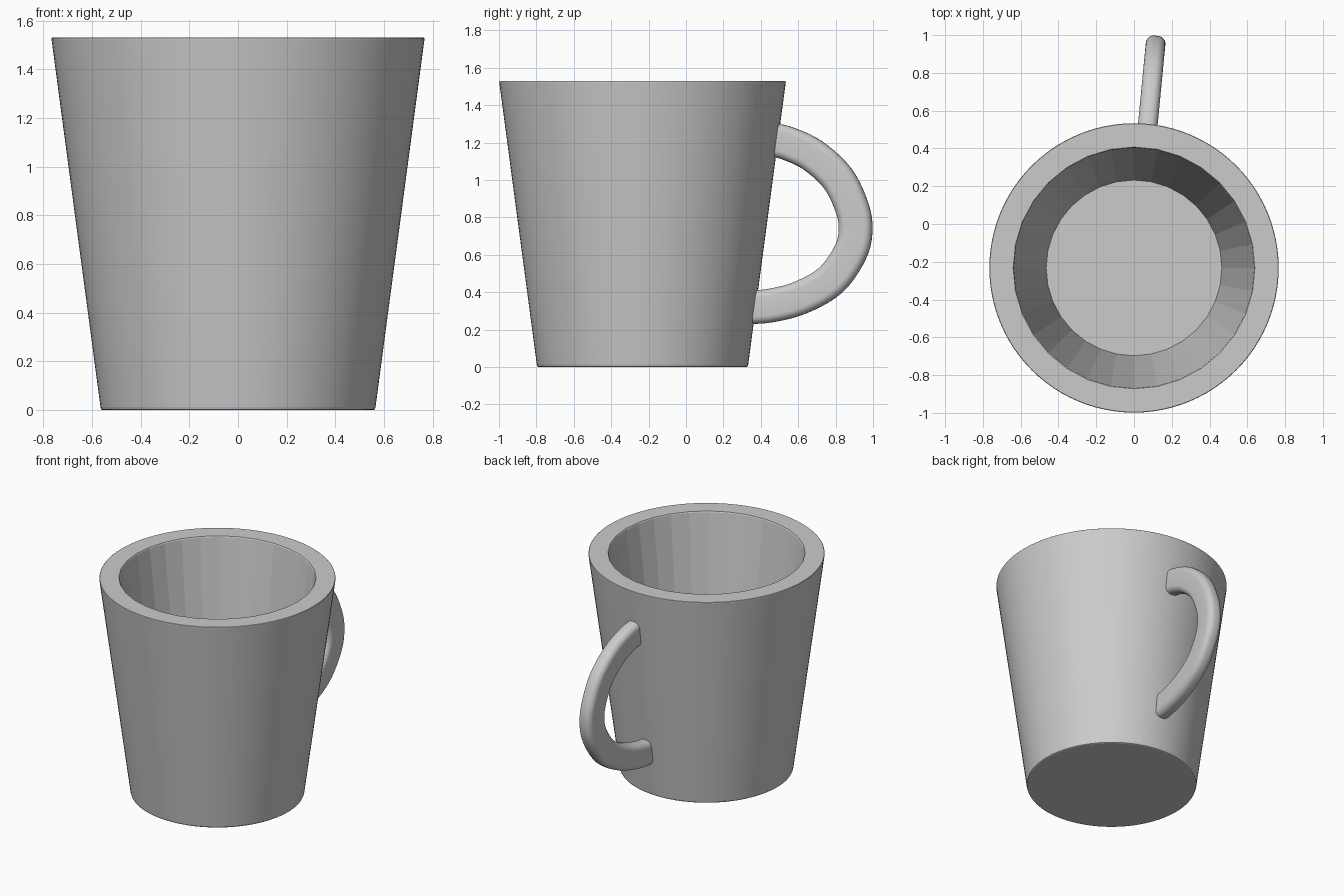
import bpy, bmesh
from math import pi, sin, cos, radians
from mathutils import Vector

if "Cube" in bpy.data.objects:
    bpy.data.objects.remove(bpy.data.objects["Cube"])

AXIS_Y = -0.2325          # cup axis
SEG, FACETS = 96, 32      # smooth outside, faceted inside


def finish(name, bm, angle):
    bmesh.ops.recalc_face_normals(bm, faces=bm.faces)
    me = bpy.data.meshes.new(name)
    bm.to_mesh(me)
    bm.free()
    ob = bpy.data.objects.new(name, me)
    bpy.context.collection.objects.link(ob)
    ob.location.y = AXIS_Y
    bpy.ops.object.select_all(action='DESELECT')
    ob.select_set(True)
    bpy.context.view_layer.objects.active = ob
    bpy.ops.object.shade_smooth_by_angle(angle=radians(angle))
    return ob


def skin(bm, rings):
    # bridge successive closed rings and cap both ends
    vs = [[bm.verts.new(p) for p in ring] for ring in rings]
    n = len(vs[0])
    for a, b in zip(vs, vs[1:]):
        for i in range(n):
            bm.faces.new((a[i], a[(i + 1) % n], b[(i + 1) % n], b[i]))
    bm.faces.new(vs[0])
    bm.faces.new(vs[-1])


def ring(r, z, faceted=False):
    pts = []
    step = 2 * pi / FACETS
    for i in range(SEG):
        a = 2 * pi * i / SEG
        k = i % (SEG // FACETS) * 2 * pi / SEG
        rr = r * cos(step / 2) / cos(k - step / 2) if faceted else r
        pts.append((rr * cos(a), rr * sin(a), z))
    return pts


# Tapered cup: outside, rim, inner wall, floor
bm = bmesh.new()
outer = [(0.557, 0), (0.562, 0.003), (0.565, 0.012), (0.766, 1.522), (0.7655, 1.528), (0.763, 1.53)]
inner = [(0.640, 1.53), (0.636, 1.523), (0.465, 0.24)]
skin(bm, [ring(r, z) for r, z in outer] + [ring(r, z, True) for r, z in inner])
finish("cup_body", bm, 8)

# Handle: rounded-rectangle section swept along a smooth path (y, z)
path = [(.38, 1.235), (.46, 1.216), (.55, 1.193), (.68, 1.13), (.81, 1.01), (.885, .86),
        (.907, .74), (.88, .615), (.775, .465), (.61, .37), (.45, .328), (.34, .32), (.28, .32)]
P = [Vector((0, (y - AXIS_Y) / cos(radians(5.5)), z)) for y, z in path]


def spline(p0, p1, p2, p3, t):
    return 0.5 * (2 * p1 + (p2 - p0) * t + (2 * p0 - 5 * p1 + 4 * p2 - p3) * t * t
                  + (3 * p1 - p0 - 3 * p2 + p3) * t ** 3)


STEPS = 5
centre = [spline(*P[i:i + 4], s / STEPS) for i in range(len(P) - 3) for s in range(STEPS)]
centre.append(P[-2])

HX, HN, RAD = 0.052, 0.09, 0.042   # half thickness, half depth, corner radius
section = []
for q, (sx, sn) in enumerate(((1, 1), (-1, 1), (-1, -1), (1, -1))):
    for k in range(7):
        a = (q + k / 6) * pi / 2
        section.append((sx * (HX - RAD) + RAD * cos(a), sn * (HN - RAD) + RAD * sin(a)))

rings = []
for i, c in enumerate(centre):
    t = (centre[min(i + 1, len(centre) - 1)] - centre[max(i - 1, 0)]).normalized()
    n = Vector((0, -t.z, t.y))
    rings.append([c + Vector((u, 0, 0)) + n * v for u, v in section])
bm = bmesh.new()
skin(bm, rings)
handle = finish("handle", bm, 40)
handle.rotation_euler.z = radians(-5.5)
